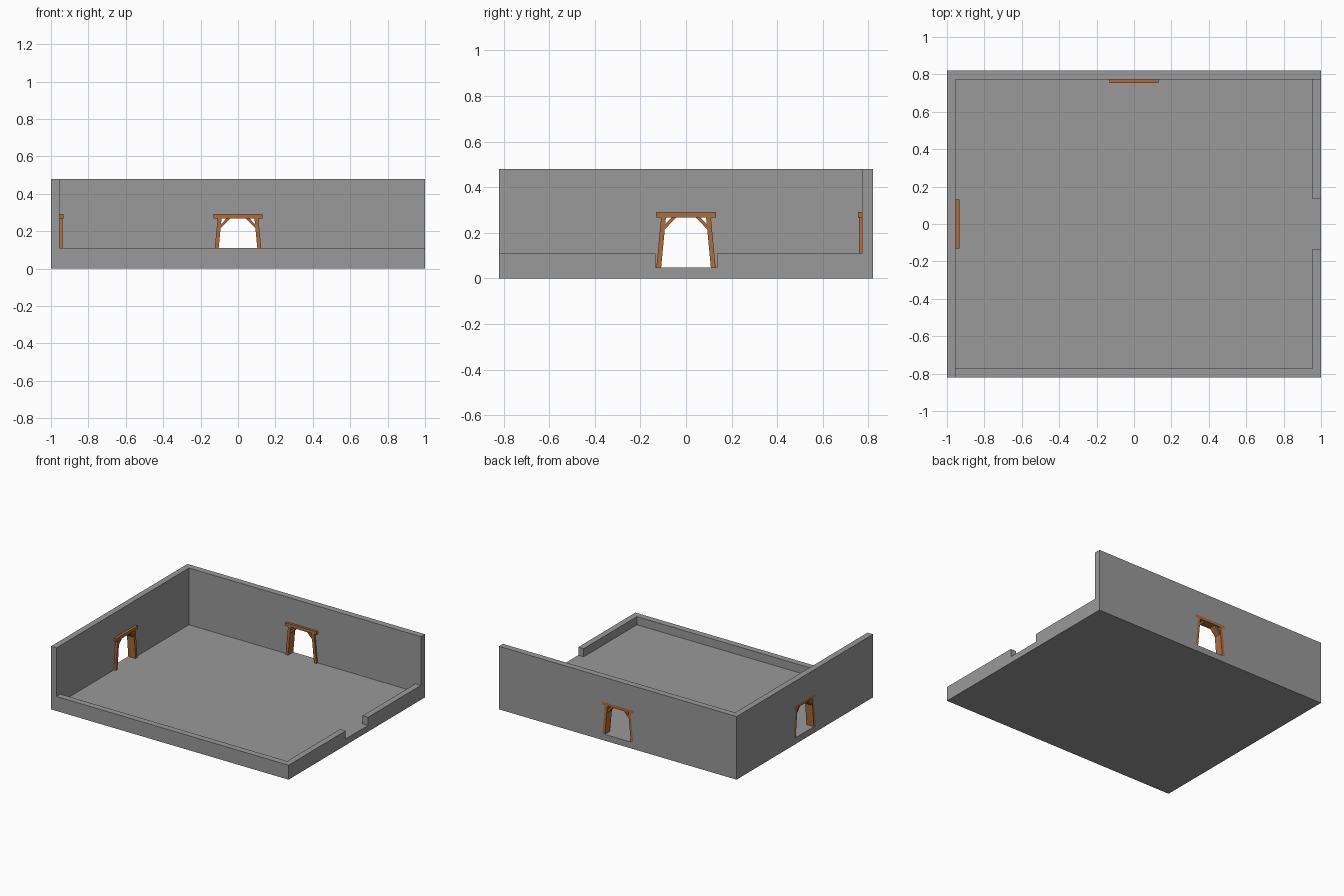
import bpy, bmesh
from mathutils import Vector

if "Cube" in bpy.data.objects:
    bpy.data.objects.remove(bpy.data.objects["Cube"])

FLOOR, LOW, TALL = 0.048, 0.11, 0.48


def material(name, rgb):
    mat = bpy.data.materials.new(name)
    mat.diffuse_color = (*rgb, 1)
    mat.use_nodes = True
    mat.node_tree.nodes["Principled BSDF"].inputs["Base Color"].default_value = mat.diffuse_color
    return mat


wood = material("wood", (0.42, 0.155, 0.045))
stone = material("stone", (0.32, 0.32, 0.32))


def finish(name, bm, mat=None):
    bmesh.ops.recalc_face_normals(bm, faces=bm.faces)
    me = bpy.data.meshes.new(name)
    bm.to_mesh(me)
    bm.free()
    ob = bpy.data.objects.new(name, me)
    bpy.context.collection.objects.link(ob)
    if mat:
        me.materials.append(mat)
    return ob


def box(name, lo, hi):
    bm = bmesh.new()
    bmesh.ops.create_cube(bm, size=1)
    for v in bm.verts:
        v.co = Vector([(a + b) / 2 + c * (b - a) for a, b, c in zip(lo, hi, v.co)])
    return finish(name, bm, stone)


def prism(name, outline, d0, d1, place, mat):
    """Extrude a (u, z) outline through wall depth d0..d1."""
    bm = bmesh.new()
    rings = [[bm.verts.new(place(u, d, z)) for u, z in outline] for d in (d0, d1)]
    bm.faces.new(rings[0])
    bm.faces.new(rings[1])
    n = len(outline)
    for i in range(n):
        j = (i + 1) % n
        bm.faces.new((rings[0][i], rings[0][j], rings[1][j], rings[1][i]))
    return finish(name, bm, mat)


def cut(target, cutter):
    mod = target.modifiers.new("cut", 'BOOLEAN')
    mod.operation = 'DIFFERENCE'
    mod.solver = 'EXACT'
    mod.object = cutter
    bpy.context.view_layer.objects.active = target
    bpy.ops.object.modifier_apply(modifier=mod.name)
    bpy.data.objects.remove(cutter)


def mirrored(pts):
    return [(-u, z) for u, z in reversed(pts)]


# Room: solid block hollowed out, front and right walls cut low, right opening
room = box("room_walls_and_floor", (-1, -0.82, 0), (1, 0.82, TALL))
cut(room, box("upper_cut", (-0.954, -0.9, LOW), (1.1, 0.772, 0.6)))
cut(room, box("cavity_cut", (-0.954, -0.772, FLOOR), (0.954, 0.772, 0.6)))
cut(room, box("entry_cut", (0.9, -0.133, FLOOR), (1.1, 0.135, 0.6)))

# Timber door frames set through the left and back walls
walls = {
    "left": lambda u, d, z: (-1 + d, u, z),
    "back": lambda u, d, z: (u, 0.82 - d, z),
}
half = [(0.130, FLOOR), (0.109, 0.268), (0.131, 0.268), (0.131, 0.291)]
post = [(0.130, FLOOR), (0.109, 0.268), (0.088, 0.268), (0.109, FLOOR)]
brace = [(0.094, 0.214), (0.092, 0.236), (0.062, 0.268), (0.042, 0.268)]
lintel = [(-0.131, 0.268), (0.131, 0.268), (0.131, 0.291), (-0.131, 0.291)]

for side, place in walls.items():
    cut(room, prism("door_cut", half + mirrored(half), -0.1, 0.1, place, stone))
    prism(side + "_door_lintel", lintel, 0, 0.066, place, wood)
    for hand, flip in (("a", list), ("b", mirrored)):
        prism(f"{side}_door_post_{hand}", flip(post), 0, 0.062, place, wood)
        prism(f"{side}_door_brace_{hand}", flip(brace), 0.006, 0.057, place, wood)
